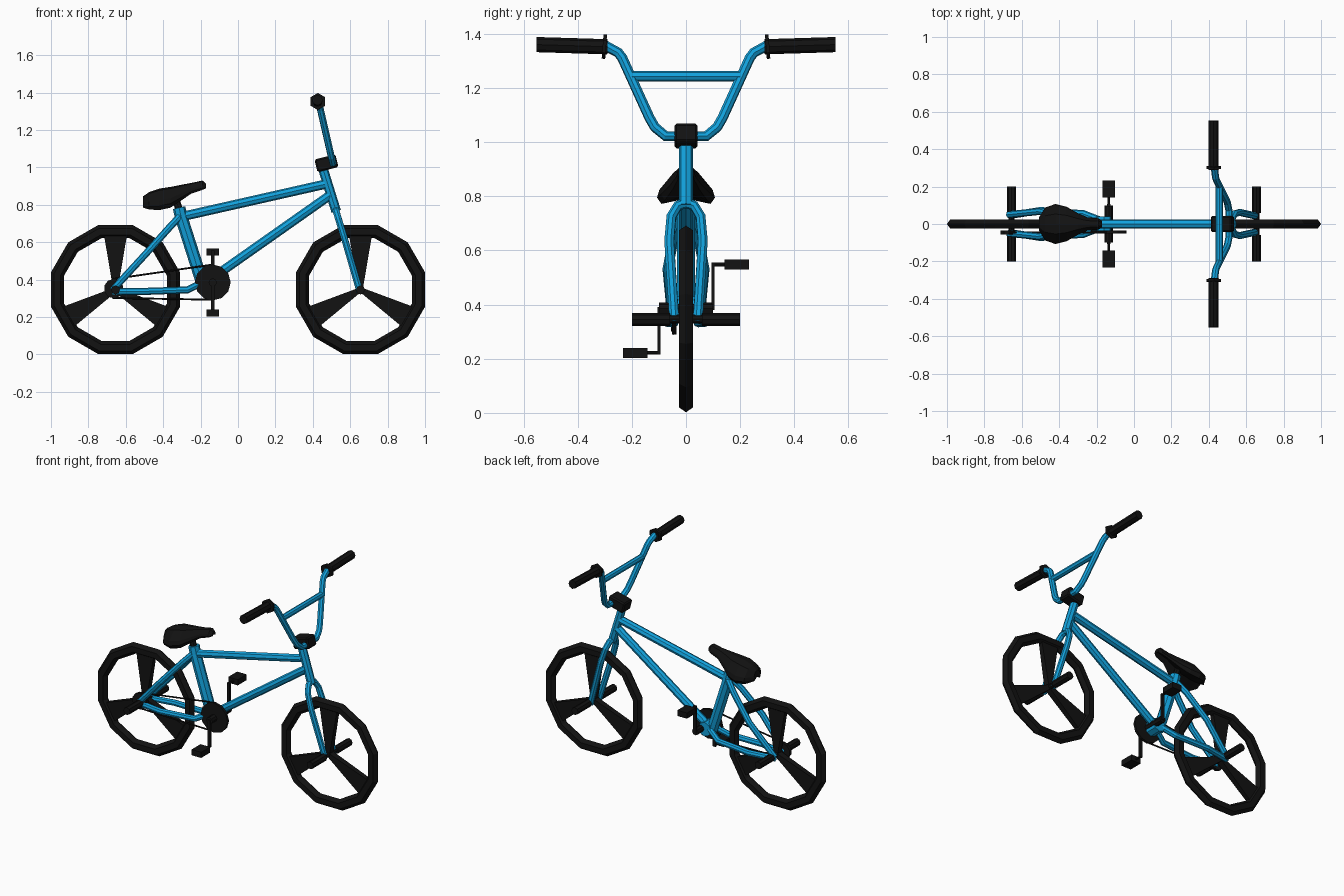
import bpy, bmesh, math
from mathutils import Vector

if "Cube" in bpy.data.objects:
    bpy.data.objects.remove(bpy.data.objects["Cube"])


def material(name, colour):
    m = bpy.data.materials.new(name)
    m.diffuse_color = (*colour, 1)
    m.use_nodes = True
    m.node_tree.nodes["Principled BSDF"].inputs["Base Color"].default_value = m.diffuse_color
    return m


BLUE = material("sky blue", (0.006, 0.36, 0.72))
BLACK = material("black", (0.006, 0.006, 0.006))


def add(name, mesh, mat):
    mesh.materials.clear()
    mesh.materials.append(mat)
    ob = bpy.data.objects.new(name, mesh)
    bpy.context.collection.objects.link(ob)
    return ob


def from_bm(name, bm, mat):
    bmesh.ops.recalc_face_normals(bm, faces=bm.faces[:])
    mesh = bpy.data.meshes.new(name)
    bm.to_mesh(mesh)
    bm.free()
    return add(name, mesh, mat)


def tube(name, points, radius, mat=BLUE):
    """Eight-sided tube along a path, baked to a mesh."""
    cu = bpy.data.curves.new(name + "_path", 'CURVE')
    cu.dimensions = '3D'
    cu.bevel_depth, cu.bevel_resolution, cu.use_fill_caps = radius, 2, True
    sp = cu.splines.new('POLY')
    sp.points.add(len(points) - 1)
    for p, co in zip(sp.points, points):
        p.co = (*co, 1)
    sp.use_smooth = False
    tmp = bpy.data.objects.new(name + "_path", cu)
    mesh = bpy.data.meshes.new_from_object(tmp)
    bpy.data.objects.remove(tmp)
    return add(name, mesh, mat)


def rod(name, a, b, r1, r2=None, sides=8, mat=BLACK):
    """Capped cylinder or cone between two points."""
    a, b = Vector(a), Vector(b)
    bm = bmesh.new()
    bmesh.ops.create_cone(bm, cap_ends=True, segments=sides, radius1=r1,
                          radius2=r1 if r2 is None else r2, depth=(b - a).length)
    ob = from_bm(name, bm, mat)
    ob.location = (a + b) / 2
    ob.rotation_euler = (b - a).to_track_quat('Z', 'Y').to_euler()
    return ob


def box(name, centre, size, tilt=0, bevel=0):
    bm = bmesh.new()
    bmesh.ops.create_cube(bm, size=1)
    bmesh.ops.scale(bm, vec=size, verts=bm.verts)
    if bevel:
        bmesh.ops.bevel(bm, geom=bm.edges[:], offset=bevel, segments=1, affect='EDGES')
    ob = from_bm(name, bm, BLACK)
    ob.location = centre
    ob.rotation_euler.y = tilt
    return ob


HUB_Z = 0.347

# Wheels: 12-sided tyre, three tapered spokes, hub and pegs
for end, cx in (("rear", -0.655), ("front", 0.655)):
    bpy.ops.mesh.primitive_torus_add(major_segments=12, minor_segments=6,
                                     major_radius=0.321, minor_radius=0.036)
    tyre = bpy.context.object
    tyre.name = end + "_tyre"
    tyre.data.materials.append(BLACK)
    tyre.scale.z = 0.8
    tyre.rotation_euler = (math.pi / 2, math.radians(15), 0)
    tyre.location = (cx, 0, HUB_Z)
    bm = bmesh.new()
    for k in range(3):
        ang = math.radians(90 + 120 * k)
        out = Vector((math.cos(ang), 0, math.sin(ang)))
        side = Vector((-out.z, 0, out.x))
        rings = []
        for r, w, t in ((0.0, 0.012, 0.02), (0.295, 0.062, 0.014)):
            rings.append([bm.verts.new(Vector((cx, y * t, HUB_Z)) + out * r + side * s * w)
                          for s, y in ((-1, -1), (1, -1), (1, 1), (-1, 1))])
        a, b = rings
        bm.faces.new(a)
        bm.faces.new(b)
        for i in range(4):
            j = (i + 1) % 4
            bm.faces.new((a[i], a[j], b[j], b[i]))
    from_bm(end + "_spokes", bm, BLACK)
    rod(end + "_axle", (cx, -0.07, HUB_Z), (cx, 0.07, HUB_Z), 0.016)
    for s in (-1, 1):
        rod(end + "_peg", (cx, s * 0.06, 0.345), (cx, s * 0.2, 0.345), 0.024)

# Main frame tubes
tube("top_tube", [(-0.31, 0, 0.735), (0.465, 0, 0.91)], 0.025)
tube("down_tube", [(-0.15, 0, 0.40), (0.49, 0, 0.85)], 0.025)
tube("seat_tube", [(-0.315, 0, 0.785), (-0.305, 0, 0.74), (-0.19, 0, 0.38)], 0.034)
tube("head_tube", [(0.452, 0, 1.0), (0.525, 0, 0.765)], 0.026)
rod("bottom_bracket_shell", (-0.16, -0.04, 0.385), (-0.16, 0.04, 0.385), 0.045, mat=BLUE)

# Paired tubes: fork, chain stays and seat stays
for s in (-1, 1):
    tube("fork_leg", [(0.522, 0, 0.775), (0.525, s * 0.03, 0.765), (0.537, s * 0.054, 0.725),
                      (0.565, s * 0.062, 0.635), (0.652, s * 0.043, 0.335)], 0.019)
    tube("chain_stay", [(-0.67, s * 0.045, 0.335), (-0.5, s * 0.072, 0.337),
                        (-0.27, s * 0.055, 0.345), (-0.18, s * 0.02, 0.39)], 0.019)
    tube("seat_stay", [(-0.67, s * 0.05, 0.345), (-0.5, s * 0.068, 0.53),
                       (-0.37, s * 0.04, 0.675), (-0.305, s * 0.012, 0.745)], 0.019)

# Handlebar: mirrored profile in y and z, leaning back as it rises
half = [(0.075, 1.022), (0.115, 1.055), (0.135, 1.09), (0.235, 1.31), (0.25, 1.33), (0.3, 1.357)]
lean = lambda y, z: (0.505 - 0.23 * (z - 1.03), y, z)
tube("handlebar", [lean(-y, z) for y, z in reversed(half)] + [lean(y, z) for y, z in half], 0.019)
tube("handlebar_crossbar", [lean(-0.2, 1.243), lean(0.2, 1.243)], 0.019)
for s in (-1, 1):
    rod("grip", (0.425, s * 0.29, 1.352), (0.425, s * 0.552, 1.36), 0.028)
    rod("grip_flange", (0.427, s * 0.295, 1.352), (0.427, s * 0.308, 1.353), 0.045, sides=6)
box("stem", (0.473, 0, 1.022), (0.115, 0.085, 0.07), math.radians(-14), 0.008)

# Drivetrain: sprocket, cog, chain, cranks and pedals
CX, CZ = -0.135, 0.385
rod("sprocket", (CX, -0.052, CZ), (CX, -0.036, CZ), 0.096, sides=12)
rod("rear_cog", (-0.665, -0.056, 0.352), (-0.665, -0.036, 0.352), 0.052, sides=10)
tube("chain_upper", [(-0.67, -0.045, 0.403), (CX - 0.01, -0.045, 0.479)], 0.005, BLACK)
tube("chain_lower", [(-0.67, -0.045, 0.302), (CX - 0.01, -0.045, 0.293)], 0.005, BLACK)
rod("crank_axle", (CX, -0.1, CZ), (CX, 0.1, CZ), 0.022)
for s in (-1, 1):
    box("crank_arm", (CX, s * 0.1, CZ + s * 0.082), (0.02, 0.012, 0.175))
    rod("pedal_axle", (CX, s * 0.1, CZ + s * 0.163), (CX, s * 0.15, CZ + s * 0.163), 0.007)
    box("pedal", (CX, s * 0.187, CZ + s * 0.163), (0.068, 0.09, 0.037))

# Seat: cross-sections (x, half width, centre height, side bottom height)
tube("seat_post", [(-0.312, 0, 0.77), (-0.345, 0, 0.86)], 0.02, BLACK)
sections = [(-0.508, 0.035, 0.845, 0.785), (-0.475, 0.088, 0.868, 0.775),
            (-0.42, 0.107, 0.887, 0.772), (-0.36, 0.092, 0.896, 0.785),
            (-0.30, 0.058, 0.908, 0.825), (-0.25, 0.036, 0.917, 0.86),
            (-0.19, 0.03, 0.93, 0.88), (-0.172, 0.018, 0.915, 0.888)]
bm = bmesh.new()
rings = []
for x, w, top, low in sections:
    h = top - low
    prof = [(0, 1), (0.5, 0.92), (0.92, 0.45), (1, 0.2), (0.85, 0), (0, 0.3),
            (-0.85, 0), (-1, 0.2), (-0.92, 0.45), (-0.5, 0.92)]
    rings.append([bm.verts.new((x, w * u, low + h * v)) for u, v in prof])
for a, b in zip(rings, rings[1:]):
    for i in range(len(a)):
        j = (i + 1) % len(a)
        bm.faces.new((a[i], a[j], b[j], b[i]))
bm.faces.new(rings[0])
bm.faces.new(rings[-1])
from_bm("seat", bm, BLACK)
